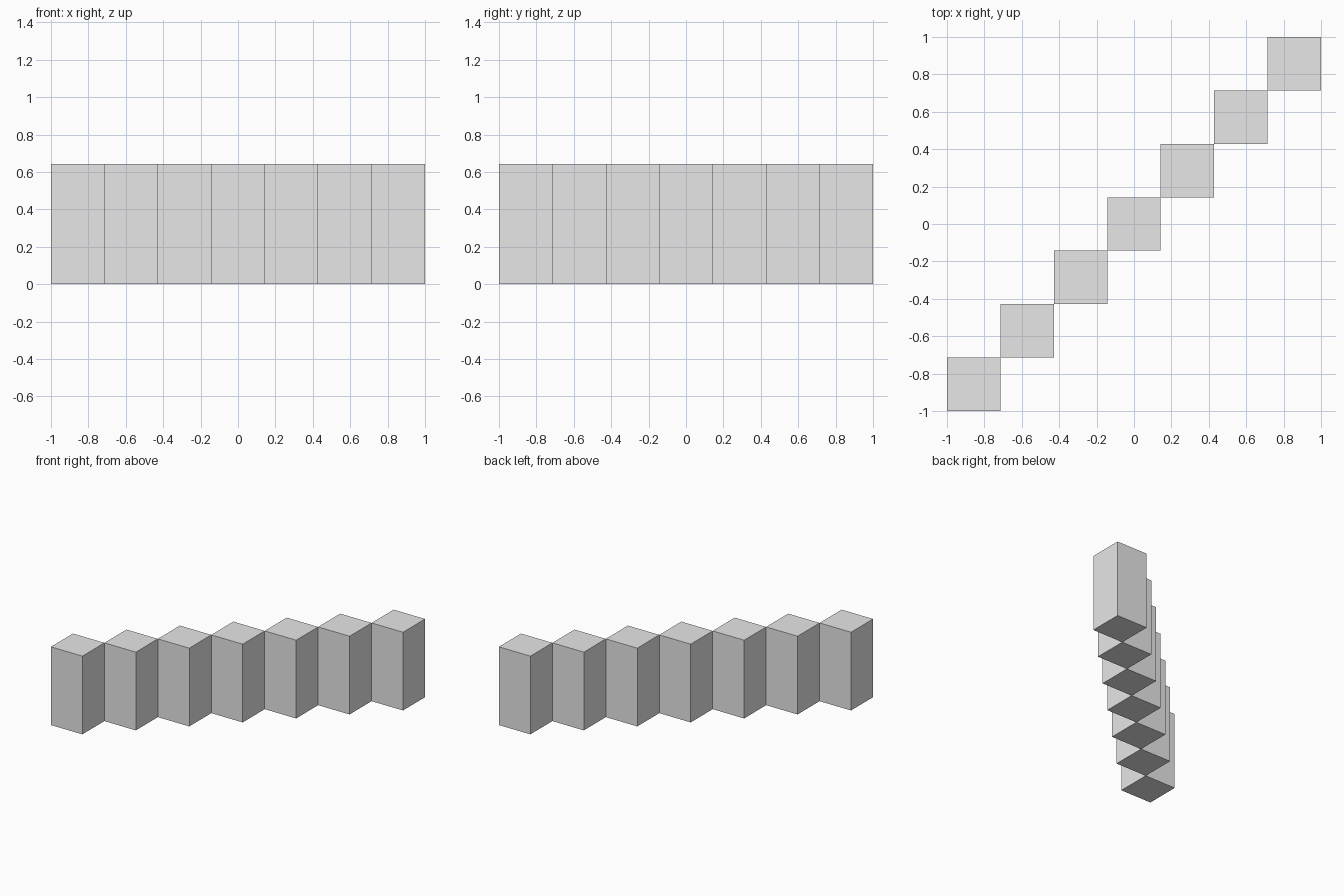
import bpy

default_cube = bpy.data.objects.get("Cube")
if default_cube:
    bpy.data.objects.remove(default_cube, do_unlink=True)

COUNT = 7
SIDE = 2 / COUNT
HEIGHT = SIDE * 2.25

# Plain grey for every block
grey = bpy.data.materials.new("light_grey")
grey.use_nodes = True
colour = (0.8, 0.8, 0.8, 1)
grey.diffuse_color = colour
grey.node_tree.nodes["Principled BSDF"].inputs["Base Color"].default_value = colour


def add_block(index):
    """Square pillar, one step along the diagonal."""
    offset = (index - (COUNT - 1) / 2) * SIDE
    bpy.ops.mesh.primitive_cube_add(size=1, location=(offset, offset, HEIGHT / 2))
    block = bpy.context.object
    block.name = f"pillar_{index + 1}"
    block.scale = (SIDE, SIDE, HEIGHT)
    bpy.ops.object.transform_apply(location=False, rotation=False, scale=True)
    block.data.materials.append(grey)


# Diagonal row of pillars meeting corner to corner
for i in range(COUNT):
    add_block(i)
